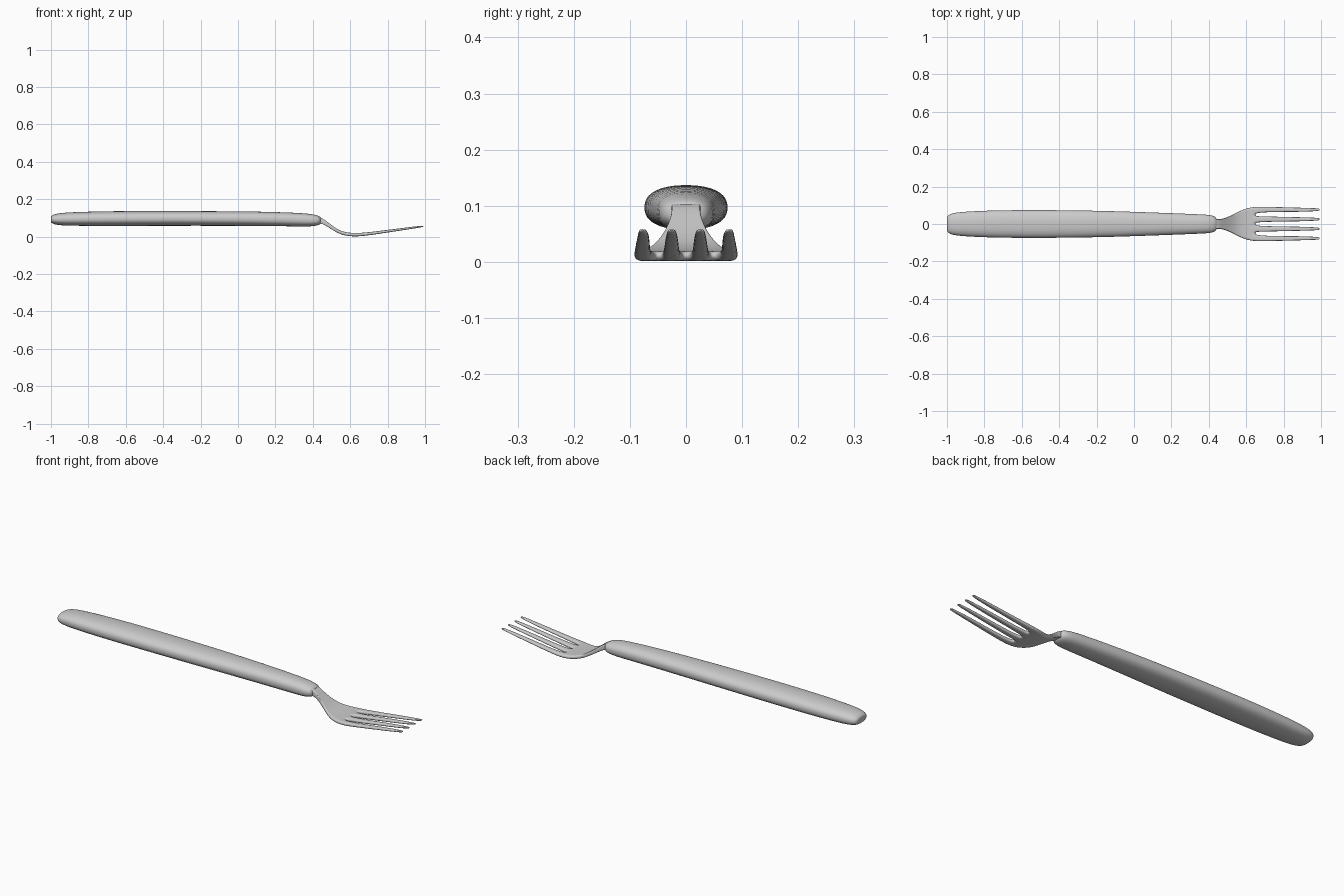
import bpy, bmesh, math

if "Cube" in bpy.data.objects:
    bpy.data.objects.remove(bpy.data.objects["Cube"])


def finish(name, bm, levels):
    bmesh.ops.recalc_face_normals(bm, faces=bm.faces)
    for f in bm.faces:
        f.smooth = True
    mesh = bpy.data.meshes.new(name)
    bm.to_mesh(mesh)
    bm.free()
    ob = bpy.data.objects.new(name, mesh)
    bpy.context.collection.objects.link(ob)
    if levels:
        sub = ob.modifiers.new("smooth", 'SUBSURF')
        sub.levels = sub.render_levels = levels
    return ob


def power(v, p):
    return math.copysign(abs(v) ** p, v)


# Handle: rounded, slightly flattened sections (x, half width, bottom z, top z)
stations = [
    (-1.00, 0.028, 0.080, 0.104), (-0.998, 0.042, 0.074, 0.110),
    (-0.985, 0.054, 0.066, 0.119), (-0.95, 0.062, 0.060, 0.127),
    (-0.88, 0.068, 0.058, 0.131), (-0.75, 0.073, 0.057, 0.135),
    (-0.58, 0.075, 0.057, 0.137), (-0.35, 0.074, 0.058, 0.137),
    (-0.10, 0.069, 0.058, 0.136), (0.12, 0.061, 0.057, 0.134),
    (0.28, 0.055, 0.055, 0.129), (0.37, 0.051, 0.054, 0.124),
    (0.41, 0.048, 0.056, 0.118), (0.432, 0.041, 0.062, 0.111),
    (0.445, 0.028, 0.070, 0.103),
]
SIDES = 32
bm = bmesh.new()
rings = []
for x, w, lo, hi in stations:
    ring = []
    for k in range(SIDES):
        a = 2 * math.pi * k / SIDES
        ring.append(bm.verts.new((x, w * power(math.cos(a), 0.88),
                                  (lo + hi) / 2 + (hi - lo) / 2 * power(math.sin(a), 0.84))))
    rings.append(ring)
for a, b in zip(rings, rings[1:]):
    for k in range(SIDES):
        j = (k + 1) % SIDES
        bm.faces.new((a[k], a[j], b[j], b[k]))
bm.faces.new(rings[0])
bm.faces.new(rings[-1])
finish("handle", bm, 1)

# Neck, bowl and tines: one plate (x, bottom z, thickness, half width, tine half width)
rows = [
    (0.41, 0.074, 0.034, 0.029, 0), (0.44, 0.073, 0.032, 0.026, 0),
    (0.465, 0.062, 0.027, 0.026, 0), (0.50, 0.039, 0.022, 0.036, 0),
    (0.54, 0.015, 0.019, 0.057, 0), (0.58, 0.004, 0.018, 0.077, 0),
    (0.62, 0.001, 0.018, 0.089, 0), (0.65, 0.002, 0.018, 0.092, 0.0185),
    (0.67, 0.004, 0.017, 0.093, 0.0165), (0.72, 0.010, 0.016, 0.092, 0.0145),
    (0.80, 0.022, 0.014, 0.090, 0.0130), (0.90, 0.037, 0.012, 0.087, 0.0110),
    (0.97, 0.048, 0.009, 0.085, 0.0085), (0.993, 0.053, 0.006, 0.083, 0.0055),
]
SLOT_ROW = 7
bm = bmesh.new()
grid, thick = [], {}
for x, z, t, half, w in rows:
    w = w or half * 0.2
    centres = [(half - w) * k for k in (-1, -1 / 3, 1 / 3, 1)]
    ys = []
    for i, c in enumerate(centres):
        if i:
            ys.append((centres[i - 1] + c) / 2)
        ys += [c - w, c, c + w]
    ys.sort()
    line = []
    for y in ys:
        v = bm.verts.new((x, y, z))
        line.append(v)
        thick[round(x, 3)] = t
    grid.append(line)
for r in range(len(rows) - 1):
    for c in range(len(grid[0]) - 1):
        if r >= SLOT_ROW and c % 4 in (2, 3):
            continue
        bm.faces.new((grid[r][c], grid[r][c + 1], grid[r + 1][c + 1], grid[r + 1][c]))
bmesh.ops.delete(bm, geom=[v for v in bm.verts if not v.link_faces], context='VERTS')

# Give the plate its tapering thickness
res = bmesh.ops.extrude_face_region(bm, geom=bm.faces[:], use_keep_orig=True)
for v in res["geom"]:
    if isinstance(v, bmesh.types.BMVert):
        v.co.z += thick[round(v.co.x, 3)]
finish("fork_head", bm, 2)
